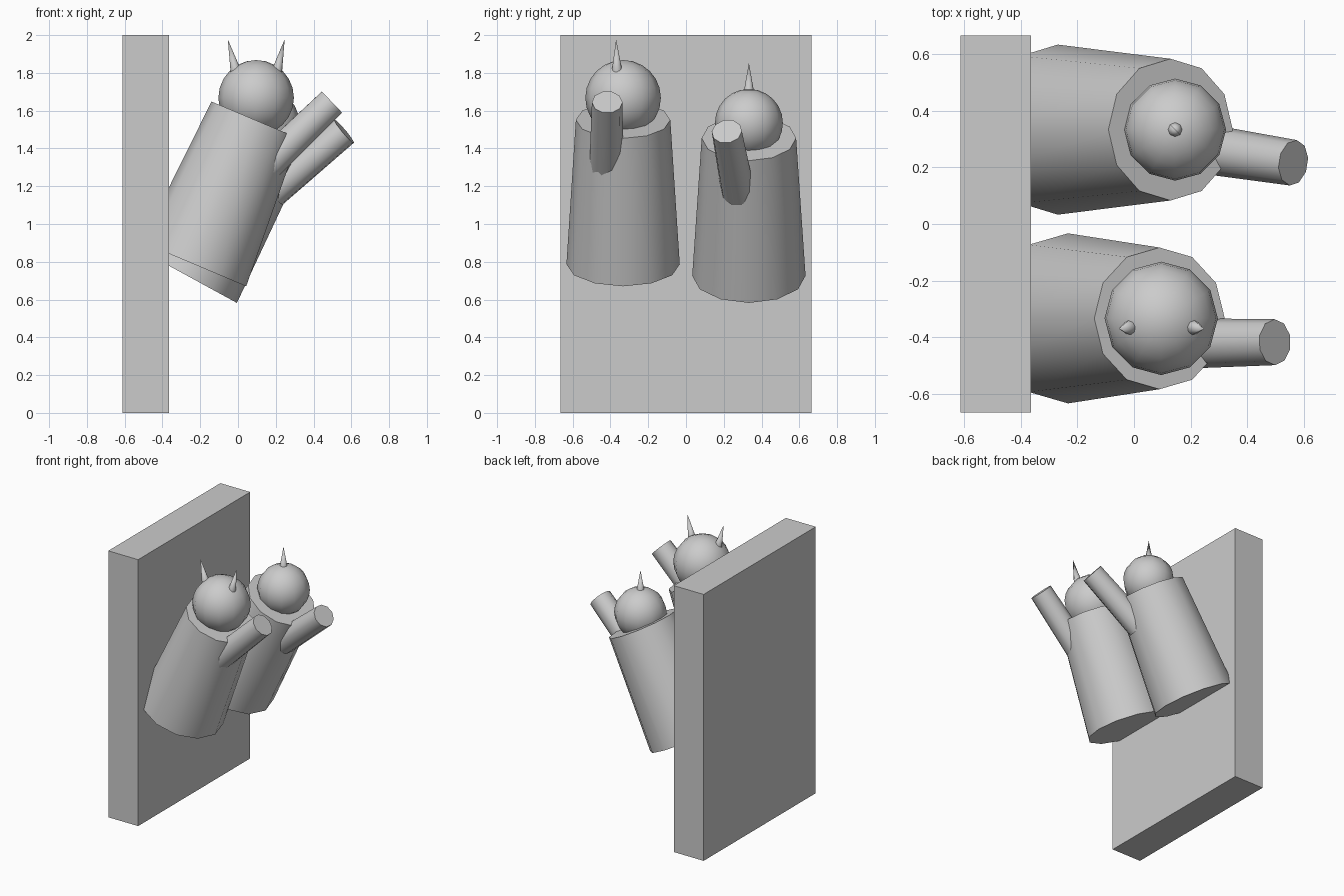
import bpy
from math import radians
from mathutils import Vector

if "Cube" in bpy.data.objects:
    bpy.data.objects.remove(bpy.data.objects["Cube"])


def smooth(obj, name):
    obj.name = name
    bpy.ops.object.shade_smooth_by_angle(angle=radians(45))
    return obj


def cone_between(name, a, b, r1, r2, sides):
    """Tapered cylinder from point a to point b."""
    a, b = Vector(a), Vector(b)
    d = b - a
    # pitch about y, then yaw about z, so corners stay on the main axes
    pitch = Vector((d.xy.length, d.z)).angle_signed(Vector((0, 1)))
    pitch = abs(pitch)
    yaw = 0
    if d.xy.length > 1e-5:
        yaw = -Vector((1, 0)).angle_signed(d.xy)
    bpy.ops.mesh.primitive_cone_add(vertices=sides, radius1=r1, radius2=r2,
                                    depth=d.length, location=(a + b) / 2,
                                    rotation=(0, pitch, yaw))
    return smooth(bpy.context.object, name)


def figure(tag, y, bottom, top, head, head_r, horns, arm):
    # leaning tapered body
    cone_between(tag + "_body", (bottom[0], y, bottom[1]),
                 (top[0], y, top[1]), 0.30, 0.25, 12)
    # round head
    bpy.ops.mesh.primitive_uv_sphere_add(segments=12, ring_count=12,
                                         radius=head_r,
                                         location=(head[0], y, head[1]))
    smooth(bpy.context.object, tag + "_head")
    # pointed horns
    for i, (a, b) in enumerate(horns):
        cone_between(f"{tag}_horn_{i + 1}", a, b, 0.028, 0, 8)
    # raised arm
    cone_between(tag + "_arm", arm[0], arm[1], 0.09, 0.081, 10)


# upright slab behind the figures
bpy.ops.mesh.primitive_cube_add(size=1, location=(-0.488, 0, 1))
slab = bpy.context.object
slab.name = "back_slab"
slab.scale = (0.248, 1.33, 2)

figure("front_figure", -0.333, (-0.233, 0.787), (0.09, 1.551),
       (0.096, 1.668), 0.2,
       [((-0.012, -0.365, 1.81), (-0.054, -0.37, 1.978)),
        ((0.206, -0.365, 1.81), (0.247, -0.37, 1.978))],
       ((0.137, -0.422, 1.298), (0.497, -0.417, 1.645)))

figure("rear_figure", 0.333, (-0.269, 0.726), (0.129, 1.455),
       (0.145, 1.535), 0.18,
       [((0.145, 0.333, 1.695), (0.145, 0.333, 1.853))],
       ((0.18, 0.276, 1.17), (0.562, 0.216, 1.49)))
